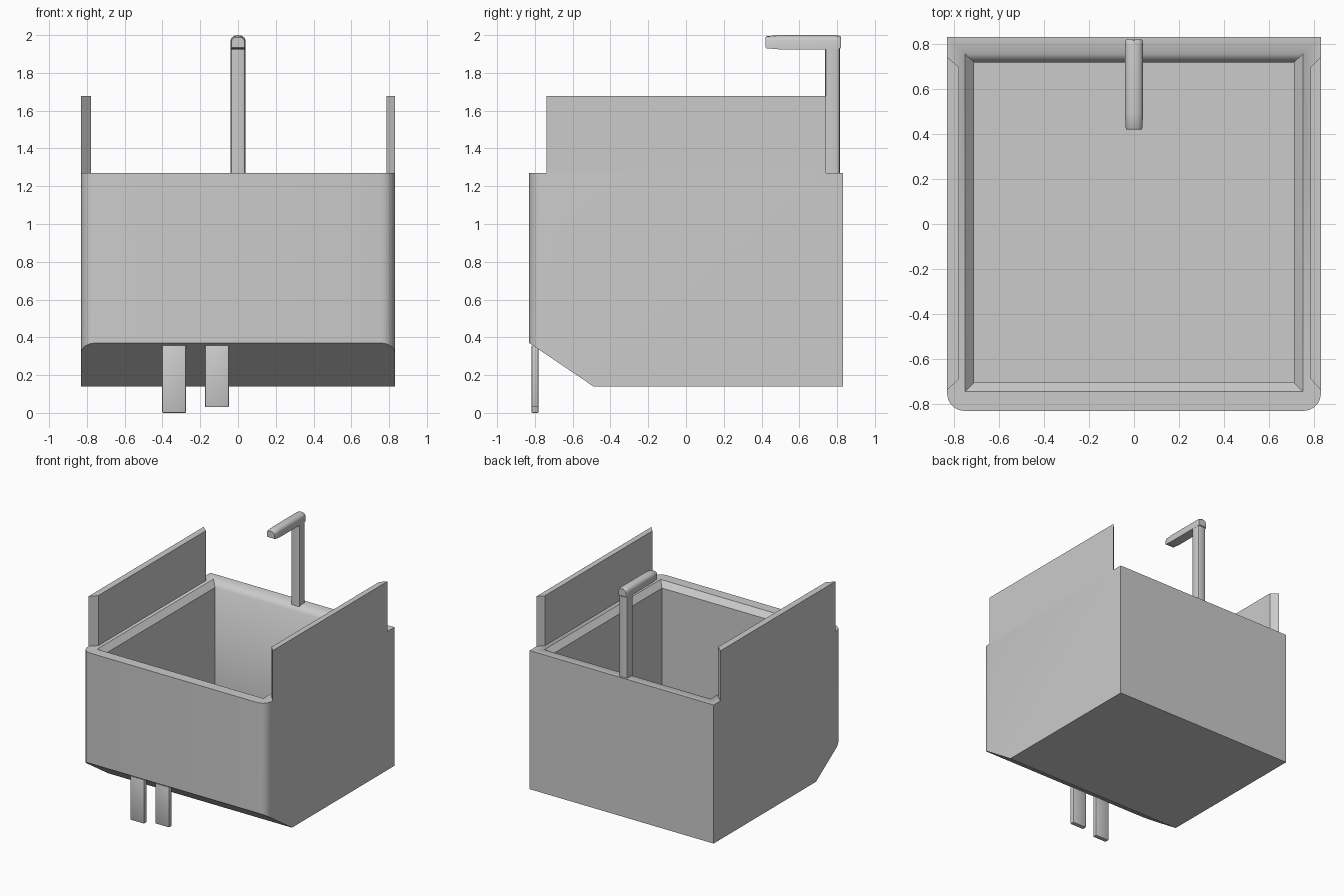
import bpy, bmesh, math
from mathutils import Vector

if "Cube" in bpy.data.objects:
    bpy.data.objects.remove(bpy.data.objects["Cube"])


def finish(name, bm, angle=40):
    bmesh.ops.recalc_face_normals(bm, faces=bm.faces[:])
    me = bpy.data.meshes.new(name)
    bm.to_mesh(me)
    bm.free()
    ob = bpy.data.objects.new(name, me)
    bpy.context.collection.objects.link(ob)
    bpy.ops.object.select_all(action='DESELECT')
    ob.select_set(True)
    bpy.context.view_layer.objects.active = ob
    bpy.ops.object.shade_smooth_by_angle(angle=math.radians(angle))
    return ob


def loft(rings):
    """Closed solid through rings of equal point count."""
    bm = bmesh.new()
    loops = [[bm.verts.new(p) for p in r] for r in rings]
    n = len(loops[0])
    for a, b in zip(loops, loops[1:]):
        for i in range(n):
            j = (i + 1) % n
            bm.faces.new((a[i], a[j], b[j], b[i]))
    bm.faces.new(loops[0][::-1])
    bm.faces.new(loops[-1])
    return bm


def prism(outline, z0, z1):
    return loft([[(x, y, z) for x, y in outline] for z in (z0, z1)])


def rect(x0, x1, y0, y1):
    return [(x0, y0), (x1, y0), (x1, y1), (x0, y1)]


def rounded_box(name, x, y, z, bevel, segments, pick=lambda e: True):
    bm = prism(rect(x[0], x[1], y[0], y[1]), *z)
    bmesh.ops.bevel(bm, geom=[e for e in bm.edges if pick(e)], offset=bevel,
                    segments=segments, profile=0.5, affect='EDGES')
    return finish(name, bm, 35)


# Tub shell: plan with two rounded front corners
H, R, TOP = 0.83, 0.075, 1.27
right_arc = [(H - R + R * math.sin(t), -H + R - R * math.cos(t))
             for t in (math.pi / 2 * i / 5 for i in range(6))]
plan = right_arc + [(H, H), (-H, H)] + [(-x, y) for x, y in reversed(right_arc)]
bm = prism(plan, 0.14, TOP)

# Sloped cut under the front
bmesh.ops.recalc_face_normals(bm, faces=bm.faces[:])
cut = bmesh.ops.bisect_plane(bm, geom=bm.verts[:] + bm.edges[:] + bm.faces[:],
                             plane_co=(0, -0.49, 0.14), plane_no=(0, -0.23, -0.34),
                             clear_outer=True)
rim = [e for e in cut['geom_cut'] if isinstance(e, bmesh.types.BMEdge)]
bmesh.ops.holes_fill(bm, edges=[e for e in bm.edges if e.is_boundary], sides=0)
tub = finish("tub", bm, 30)

# Basin hollow with a sloped lip
levels = [(0.36, 0.71, -0.705, 0.718), (1.225, 0.71, -0.705, 0.718),
          (TOP, 0.75, -0.745, 0.755), (1.4, 0.75, -0.745, 0.755)]
hollow = finish("hollow_cutter", loft(
    [[(x, y, z) for x, y in rect(-w, w, f, b)] for z, w, f, b in levels]))
hollow.hide_render = True
mod = tub.modifiers.new("basin", 'BOOLEAN')
mod.operation = 'DIFFERENCE'
mod.solver = 'EXACT'
mod.object = hollow
bpy.context.view_layer.objects.active = tub
bpy.ops.object.modifier_apply(modifier=mod.name)
bpy.data.objects.remove(hollow)

# Side panels with mitred ends
for side, name in ((-1, "left_panel"), (1, "right_panel")):
    inner = 0.785 if side > 0 else 0.778
    finish(name, prism([(side * 0.83, -0.738), (side * 0.83, 0.742),
                        (side * inner, 0.697), (side * inner, -0.688)], TOP - 0.005, 1.678))

# Tap: upright and spout
vertical = lambda e: abs((e.verts[0].co - e.verts[1].co).z) > 0.5
rounded_box("tap_upright", (-0.039, 0.039), (0.736, 0.815), (TOP - 0.01, 1.95), 0.015, 2, vertical)

section = [(-0.04, 1.925), (0.04, 1.925), (0.04, 1.972), (0.035, 1.985), (0.022, 1.996),
           (0, 2.0), (-0.022, 1.996), (-0.035, 1.985), (-0.04, 1.972)]
spout = []
for y, s in ((0.42, 0.72), (0.428, 0.86), (0.49, 1.0), (0.79, 1.0), (0.815, 0.9), (0.82, 0.75)):
    w = 0.5 + 0.5 * s
    spout.append([(x * w, y, 1.96 + (z - 1.96) * s) for x, z in section])
finish("tap_spout", loft(spout), 40)

# Hanging strips under the front
for name, x0, x1, z0 in (("long_strip", -0.402, -0.275, 0.0),
                         ("short_strip", -0.175, -0.048, 0.03)):
    rounded_box(name, (x0, x1), (-0.818, -0.781), (z0, 0.358), 0.006, 2)
